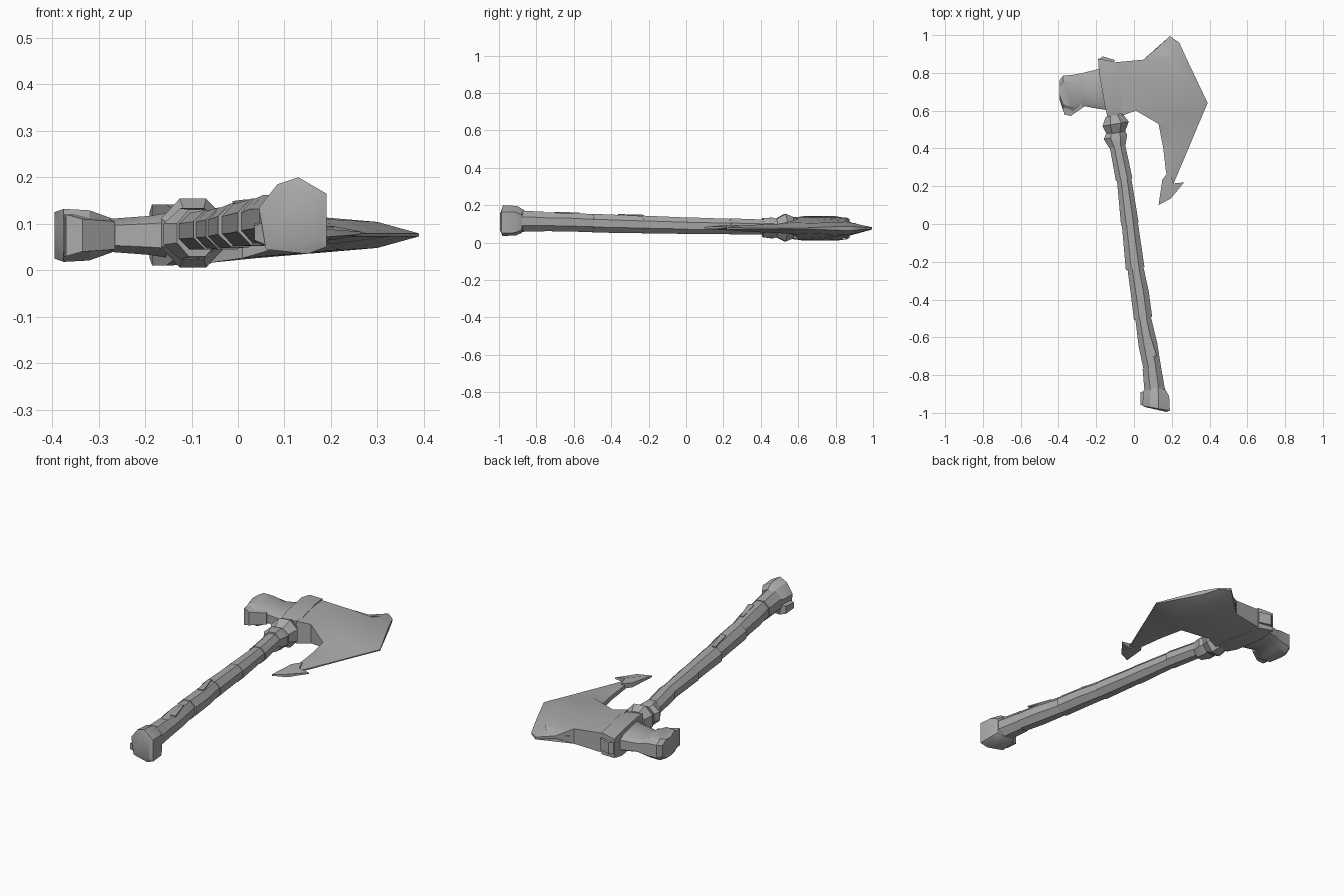
import bpy, bmesh, math
from mathutils import Vector

steel = bpy.data.materials.new("worn_grey_steel")
steel.diffuse_color = (0.4, 0.4, 0.4, 1)


def finish(name, bm, angle=35):
    bmesh.ops.recalc_face_normals(bm, faces=bm.faces)
    me = bpy.data.meshes.new(name)
    bm.to_mesh(me)
    bm.free()
    ob = bpy.data.objects.new(name, me)
    bpy.context.collection.objects.link(ob)
    me.materials.append(steel)
    bpy.ops.object.select_all(action='DESELECT')
    ob.select_set(True)
    bpy.context.view_layer.objects.active = ob
    bpy.ops.object.shade_smooth_by_angle(angle=math.radians(angle))
    return ob


def loft(name, rings, angle=35):
    """Skin a list of equal-length point rings and cap both ends."""
    bm = bmesh.new()
    vs = [[bm.verts.new(p) for p in r] for r in rings]
    n = len(vs[0])
    for a, b in zip(vs, vs[1:]):
        for i in range(n):
            j = (i + 1) % n
            bm.faces.new((a[i], a[j], b[j], b[i]))
    bm.faces.new(vs[0])
    bm.faces.new(vs[-1])
    return finish(name, bm, angle)


def slab(name, pts, faces, zc):
    """Plate mirrored about zc; each point is x, y, half thickness."""
    bm = bmesh.new()
    top = [bm.verts.new((x, y, zc + h)) for x, y, h in pts]
    bot = [bm.verts.new((x, y, zc - h)) for x, y, h in pts]
    for f in faces:
        bm.faces.new([top[i] for i in f])
    rim = [e for e in bm.edges if len(e.link_faces) == 1]
    pair = dict(zip(top, bot))
    for f in faces:
        bm.faces.new([bot[i] for i in reversed(f)])
    for e in rim:
        a, b = e.verts
        bm.faces.new((a, b, pair[b], pair[a]))
    return finish(name, bm)


def haft_ring(x, y, z, rx, rz, n=8):
    """Ring across the slanted handle."""
    side = Vector((0.985, 0.17, 0))
    return [Vector((x, y, z)) + side * rx * math.cos(t) + Vector((0, 0, rz * math.sin(t)))
            for t in (2 * math.pi * (i + 0.5) / n for i in range(n))]


# Handle wraps: overlapping tapered sleeves
sleeves = [
    [(-.105, .56, .083, .040, .042), (-.085, .40, .084, .045, .043), (-.052, .235, .087, .048, .046)],
    [(-.054, .25, .087, .041, .043), (-.022, .00, .090, .051, .049)],
    [(-.024, .02, .090, .046, .047), (.006, -.235, .097, .054, .051)],
    [(.000, -.19, .096, .044, .048), (.030, -.36, .100, .052, .052), (.048, -.50, .104, .053, .054)],
    [(.045, -.48, .104, .044, .050), (.074, -.64, .110, .054, .056), (.100, -.78, .112, .050, .053)],
    [(.094, -.76, .112, .053, .057), (.112, -.90, .115, .060, .062)],
]
for i, s in enumerate(sleeves):
    loft(f"handle_wrap_{i + 1}", [haft_ring(*r) for r in s])

# Raised strap edges on the middle grip
for name, x, y, z in (("grip_strap_upper", .012, -.29, .146), ("grip_strap_lower", .085, -.63, .158)):
    loft(name, [haft_ring(x - .015, y + .06, z, .012, .004, 4),
                haft_ring(x + .02, y - .07, z + .003, .022, .005, 4)])

# Flared knuckle under the head
loft("lower_socket", [haft_ring(-.088, .41, .080, .047, .055),
                      haft_ring(-.098, .46, .078, .068, .060),
                      haft_ring(-.098, .50, .078, .048, .047)])
loft("upper_socket", [haft_ring(-.095, .47, .078, .047, .046),
                      haft_ring(-.097, .53, .080, .076, .080),
                      haft_ring(-.105, .575, .080, .050, .060)])

# Pommel: lopsided knob
profile = [(.045, .135), (.085, .185), (.13, .20), (.19, .165), (.19, .05), (.15, .035), (.06, .045)]


def knob(y, k):
    return [(.115 + (x - .115) * k, y - .17 * (x - .115), .115 + (z - .115) * k) for x, z in profile]


loft("pommel", [knob(-.865, .70), knob(-.90, .95), knob(-.975, 1.0), knob(-.982, .75)], 30)
slab("pommel_spur", [(.035, -.89, .02), (.07, -.88, .03), (.07, -.95, .03), (.035, -.96, .015)],
     [(0, 1, 2, 3)], .08)

# Blade: rows of back, ridge and cutting edge points
blade = [
    (.12, .93, .006), (.19, .995, .006), (.24, .96, .004),
    (.05, .87, .040), (.20, .86, .036), (.28, .872, .012),
    (.04, .73, .050), (.30, .66, .028), (.39, .64, .003),
    (.01, .60, .050), (.22, .58, .032), (.362, .575, .003),
    (.13, .53, .014), (.20, .50, .025), (.33, .50, .003),
    (.155, .40, .012), (.20, .38, .020), (.28, .38, .003),
    (.170, .27, .010), (.19, .26, .013), (.21, .215, .004),
    (-.11, .855, .052), (-.09, .72, .060), (-.06, .575, .060),
]
faces = [(r * 3 + c, r * 3 + c + 1, r * 3 + c + 4, r * 3 + c + 3) for r in range(6) for c in range(2)]
faces += [(21, 3, 6, 22), (22, 6, 9, 23)]
slab("blade", blade, faces, .076)
slab("blade_hook", [(.13, .10, .004), (.15, .235, .012), (.185, .28, .014), (.21, .215, .014), (.265, .22, .003),
                    (.195, .135, .008)], [(0, 1, 2, 3), (0, 3, 4, 5)], .08)
slab("blade_top_fin", [(.04, .85, .012), (.065, .885, .004), (.15, .95, .006), (.2, .9, .03)],
     [(0, 1, 2, 3)], .076)

# Collar around the handle eye
slab("collar", [(-.19, .875, .050), (-.105, .86, .058), (-.185, .80, .066), (-.095, .79, .060),
                (-.155, .63, .066), (-.06, .64, .062), (-.14, .565, .055), (-.045, .59, .052)],
     [(0, 1, 3, 2), (2, 3, 5, 4), (4, 5, 7, 6)], .076)
slab("collar_lip", [(-.19, .87, .030), (-.165, .887, .030), (-.10, .868, .030), (-.12, .83, .030)],
     [(0, 1, 2, 3)], .076)


# Hammer poll: waisted block ending in a flared face
def block(x, y0, y1, h, skew=0):
    c, b = .075, .03
    return [(x + skew, y0, c - h * .6), (x + skew, y0, c + h * .6), (x, y0 + b, c + h), (x, y1 - b, c + h),
            (x, y1, c + h * .6), (x, y1, c - h * .6), (x, y1 - b, c - h), (x, y0 + b, c - h)]


loft("hammer_poll", [block(-.14, .60, .82, .050, .02), block(-.19, .61, .82, .042),
                     block(-.27, .625, .80, .036), block(-.32, .59, .79, .054),
                     block(-.375, .60, .785, .057), block(-.395, .66, .76, .050)])
slab("poll_spur", [(-.385, .68, .045), (-.30, .68, .045), (-.265, .62, .030), (-.335, .572, .035), (-.37, .58, .045)],
     [(0, 1, 2, 3, 4)], .075)
